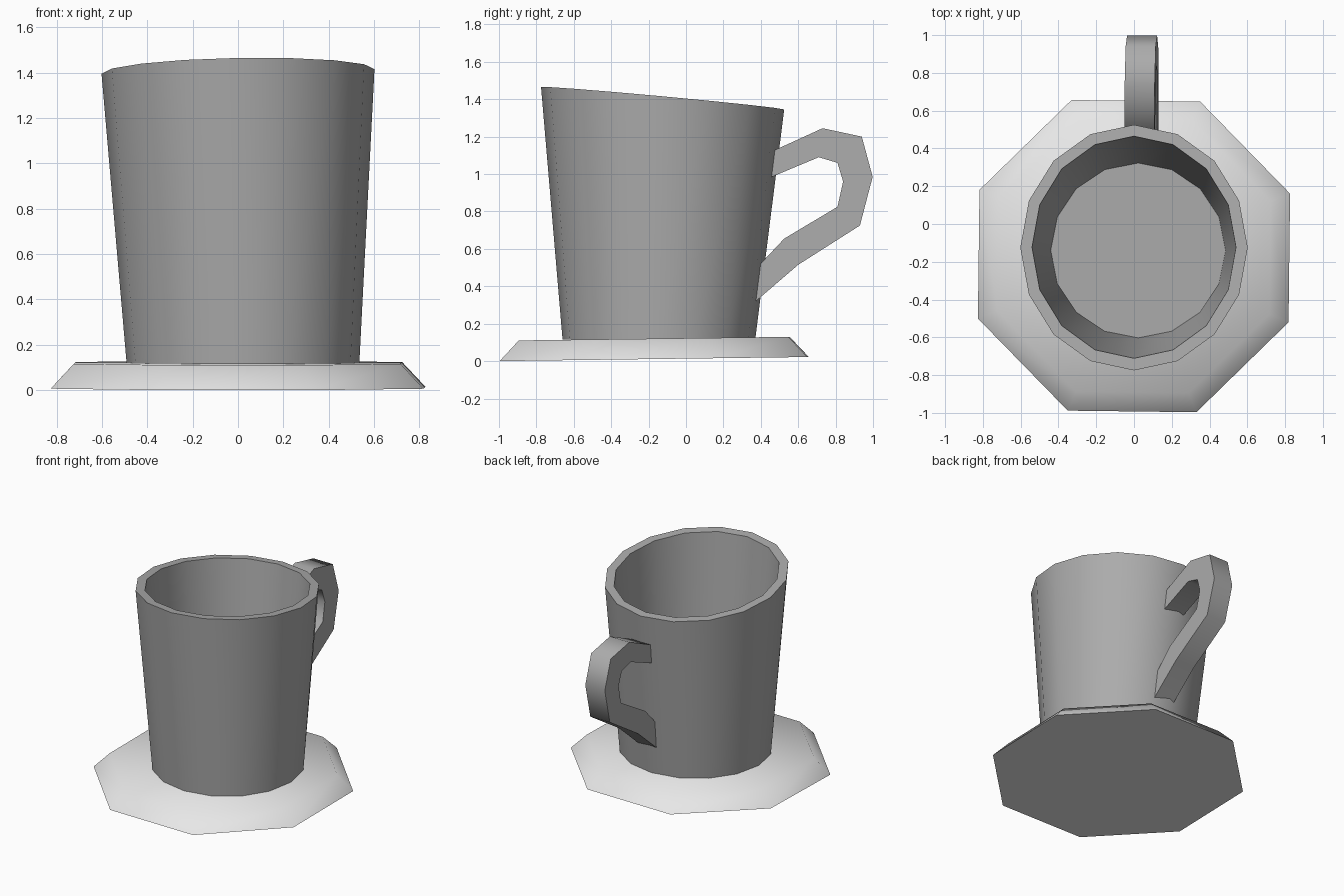
import bpy, bmesh
from math import cos, sin, tau, radians
from mathutils import Vector

cube = bpy.data.objects.get("Cube")
if cube:
    bpy.data.objects.remove(cube, do_unlink=True)


def material(name, value):
    mat = bpy.data.materials.new(name)
    mat.use_nodes = True
    colour = (value, value, value, 1)
    mat.diffuse_color = colour
    mat.node_tree.nodes["Principled BSDF"].inputs["Base Color"].default_value = colour
    return mat


def finish(bm, name, mat, angle):
    bmesh.ops.recalc_face_normals(bm, faces=bm.faces)
    mesh = bpy.data.meshes.new(name)
    bm.to_mesh(mesh)
    bm.free()
    mesh.materials.append(mat)
    obj = bpy.data.objects.new(name, mesh)
    bpy.context.collection.objects.link(obj)
    bpy.ops.object.select_all(action="DESELECT")
    bpy.context.view_layer.objects.active = obj
    obj.select_set(True)
    bpy.ops.object.shade_smooth_by_angle(angle=radians(angle))
    return obj


def ring(sides, centre, rx, ry, height, turn=0):
    """One elliptical cross-section; height gives z at any (x, y)."""
    points = []
    for i in range(sides):
        a = tau * i / sides + turn
        x, y = centre[0] + rx * cos(a), centre[1] + ry * sin(a)
        points.append(Vector((x, y, height(x, y))))
    return points


def loft(rings):
    """Skin successive rings and cap both ends."""
    bm = bmesh.new()
    loops = [[bm.verts.new(p) for p in r] for r in rings]
    n = len(loops[0])
    for low, high in zip(loops, loops[1:]):
        for i in range(n):
            j = (i + 1) % n
            bm.faces.new((low[i], low[j], high[j], high[i]))
    bm.faces.new(loops[0][::-1])
    bm.faces.new(loops[-1])
    return bm


cup_grey = material("mid grey", 0.41)
saucer_grey = material("light grey", 0.8)

# Saucer: slightly tilted octagonal plate with bevelled sides
def tilted(base):
    return lambda x, y: base + 0.0133 * (y + 1)

turn = tau / 16 - radians(0.7)
finish(loft([
    ring(8, (0, -0.17), 0.89, 0.89, tilted(0), turn),
    ring(8, (0, -0.17), 0.78, 0.78, tilted(0.109), turn),
]), "saucer", saucer_grey, 60)

# Cup: tapered hollow body with a slanted rim
def rim(x, y):
    return 1.405 + 0.017 * x - 0.0923 * (y + 0.12)

finish(loft([
    ring(16, (0.022, -0.145), 0.513, 0.515, lambda x, y: 0.115),
    ring(16, (0, -0.125), 0.602, 0.65, rim),
    ring(16, (0, -0.123), 0.54, 0.588, rim),
    ring(16, (0.022, -0.14), 0.463, 0.463, lambda x, y: 0.17),
]), "cup", cup_grey, 35)

# Handle: faceted strap from paired outer and inner side-profile points (y, z)
outer = [(0.45, 1.117), (0.73, 1.245), (0.94, 1.2), (0.998, 0.985),
         (0.93, 0.725), (0.6, 0.515), (0.35, 0.3)]
inner = [(0.435, 0.975), (0.71, 1.09), (0.81, 1.06), (0.84, 0.96),
         (0.81, 0.825), (0.525, 0.655), (0.37, 0.49)]


def strap_point(x, p):
    y, z = p
    return Vector((x + 0.02 * (y - 1) + 0.03 * (1 - z), y, z))


left, right = 0.122, -0.037
finish(loft([
    [strap_point(right, o), strap_point(left, o), strap_point(left, i), strap_point(right, i)]
    for o, i in zip(outer, inner)
]), "handle", cup_grey, 65)
